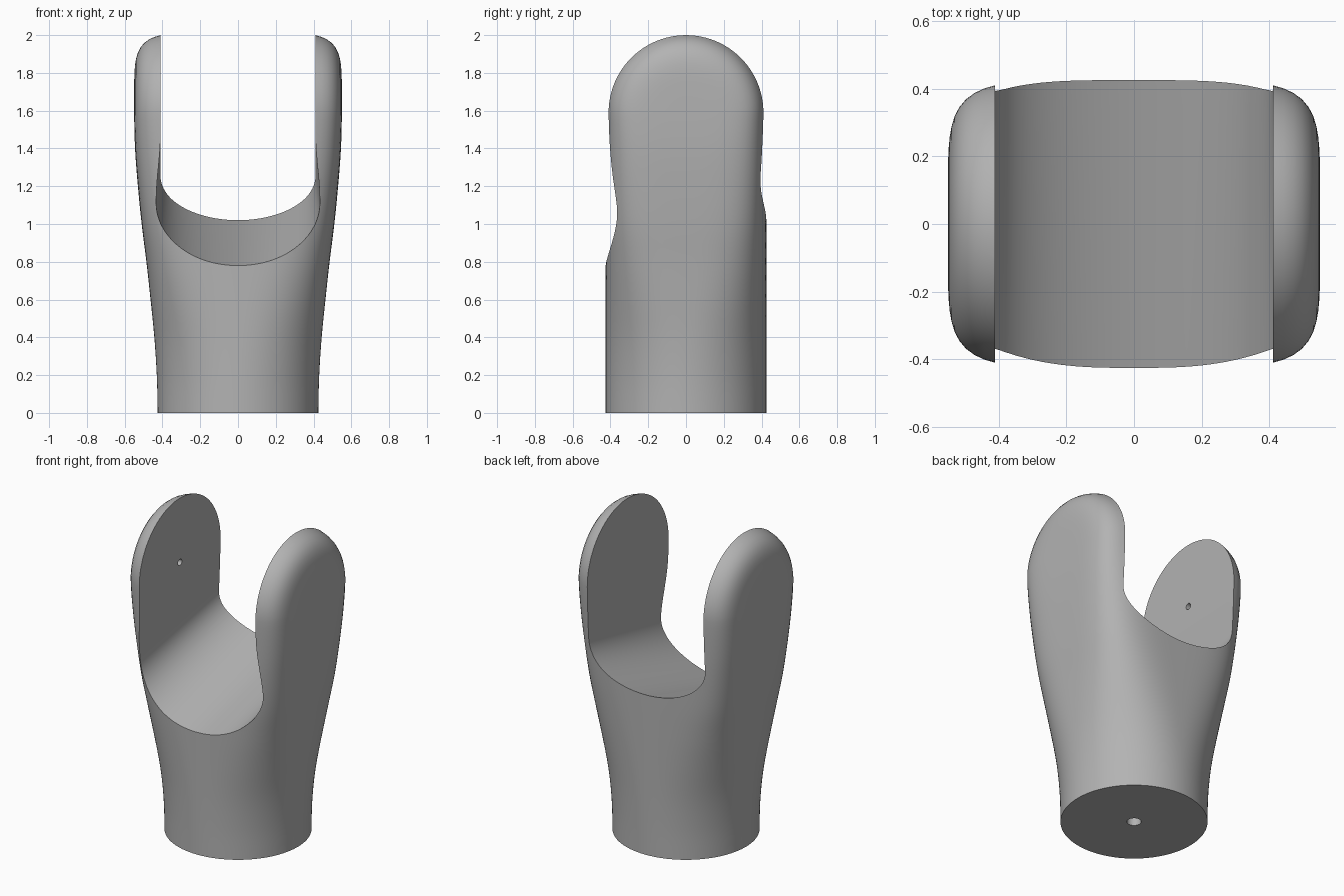
import bpy, bmesh
from math import sin, cos, pi

if "Cube" in bpy.data.objects:
    bpy.data.objects.remove(bpy.data.objects["Cube"])

grey = bpy.data.materials.new("plain grey")
grey.use_nodes = True
COLOUR = (0.45, 0.45, 0.45, 1)
grey.diffuse_color = COLOUR
grey.node_tree.nodes["Principled BSDF"].inputs["Base Color"].default_value = COLOUR

PIVOT = 1.59      # height where the arm tips start to round over
DEPTH = 0.425     # half depth of the body
SEGMENTS = 128

# height, half width, squareness of the cross-section
STATIONS = [(0, 0.425, 2), (0.2, 0.43, 2.03), (0.4, 0.443, 2.2), (0.6, 0.463, 2.6),
            (0.8, 0.485, 3.2), (1.0, 0.51, 3.9), (1.2, 0.53, 4.5), (1.4, 0.545, 5.1),
            (PIVOT, 0.55, 5.7)]


def station(z):
    """Smoothly interpolated half width and squareness at a height."""
    i = max(k for k in range(len(STATIONS) - 1) if STATIONS[k][0] <= z + 1e-9)
    p = [STATIONS[min(max(k, 0), len(STATIONS) - 1)] for k in range(i - 1, i + 3)]
    t = (z - p[1][0]) / (p[2][0] - p[1][0])
    return [0.5 * (2 * b + (c - a) * t + (2 * a - 5 * b + 4 * c - d) * t ** 2
                   + (3 * b - a - 3 * c + d) * t ** 3)
            for a, b, c, d in list(zip(*p))[1:]]


def section(z):
    """Superellipse outline, evenly spread by angle."""
    width, n = station(z)
    points = []
    for k in range(SEGMENTS):
        c, s = cos(2 * pi * k / SEGMENTS), sin(2 * pi * k / SEGMENTS)
        r = (abs(c / width) ** n + abs(s / DEPTH) ** n) ** (-1 / n)
        points.append((r * c, r * s))
    return points


def loft(name, rings, cap_end=True):
    """Skin a list of closed rings into a solid."""
    bm = bmesh.new()
    loops = [[bm.verts.new(p) for p in ring] for ring in rings]
    count = len(loops[0])
    for a, b in zip(loops, loops[1:]):
        for k in range(count):
            j = (k + 1) % count
            bm.faces.new((a[k], a[j], b[j], b[k]))
    bm.faces.new(loops[0][::-1])
    if cap_end:
        bm.faces.new(loops[-1])
    bmesh.ops.remove_doubles(bm, verts=bm.verts, dist=1e-5)
    bmesh.ops.recalc_face_normals(bm, faces=bm.faces)
    mesh = bpy.data.meshes.new(name)
    bm.to_mesh(mesh)
    bm.free()
    obj = bpy.data.objects.new(name, mesh)
    bpy.context.collection.objects.link(obj)
    mesh.materials.append(grey)
    return obj


# Body: round foot growing into a boxy block, with the top rolled over sideways
rings = [[(x, y, z) for x, y in section(z)] for z in [PIVOT * k / 40 for k in range(41)]]
rim = section(PIVOT)
for k in range(1, 25):
    a = pi / 2 * k / 24
    rings.append([(x, y * cos(a), PIVOT + abs(y) * sin(a)) for x, y in rim])
body = loft("forked_bracket", rings, cap_end=False)


# Slot cutter: a sloping trough, wider and lower at the front
def slot_ring(y):
    t = (y + DEPTH) / (2 * DEPTH)
    flare = 0.025 * max(0, 1 - t)
    centre, height = 1.10 + 0.17 * t, 0.32 - 0.07 * t
    half = [(0.0, centre - height)]
    for k in range(1, 33):
        a = pi / 2 * k / 32
        half.append(((0.41 + flare) * sin(a), centre - height * cos(a) ** 0.95))
    for k in range(1, 13):
        u = k / 12
        ease = u * u * (3 - 2 * u)
        half.append((0.41 + flare * (1 - ease), centre + 0.38 * u))
    half.append((0.41, 2.2))
    outline = half + [(-x, z) for x, z in half[:0:-1]]
    return [(x, y, z) for x, z in outline]


slot = loft("slot_cutter", [slot_ring(-0.6 + 0.05 * k) for k in range(25)])


# Small blind holes: under the foot and inside the right arm
def hole_cutter(name, radius, depth, location, rotation):
    bpy.ops.mesh.primitive_cylinder_add(vertices=24, radius=radius, depth=depth,
                                        location=location, rotation=rotation)
    obj = bpy.context.object
    obj.name = name
    obj.data.materials.append(grey)
    return obj


foot_hole = hole_cutter("foot_hole_cutter", 0.042, 0.4, (0, 0, 0), (0, 0, 0))
arm_hole = hole_cutter("arm_hole_cutter", 0.02, 0.14, (-0.41, 0, PIVOT), (0, pi / 2, 0))

bpy.context.view_layer.objects.active = body
for cutter in (slot, foot_hole, arm_hole):
    cutter.hide_render = True
    cut = body.modifiers.new(cutter.name, "BOOLEAN")
    cut.operation, cut.solver, cut.object = "DIFFERENCE", "EXACT", cutter
    bpy.ops.object.modifier_apply(modifier=cut.name)
    bpy.data.objects.remove(cutter)

bpy.ops.object.select_all(action="DESELECT")
body.select_set(True)
bpy.ops.object.shade_smooth_by_angle(angle=pi / 6)
